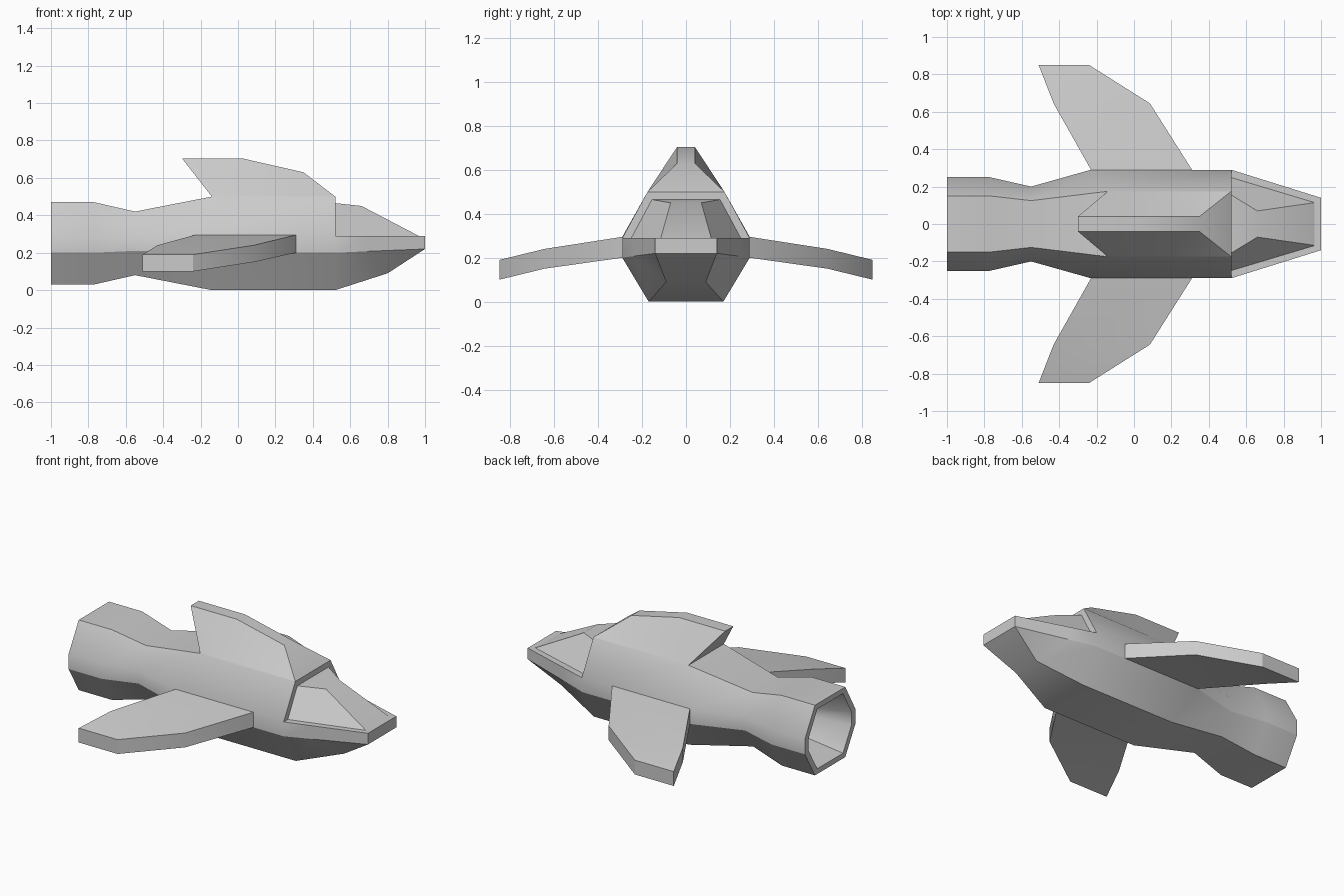
import bpy, bmesh
from math import radians

if "Cube" in bpy.data.objects:
    bpy.data.objects.remove(bpy.data.objects["Cube"])


def loft(name, rings):
    """Skin a row of closed rings, cap both ends, merge coincident points."""
    bm = bmesh.new()
    rows = [[bm.verts.new(p) for p in ring] for ring in rings]
    n = len(rows[0])
    for a, b in zip(rows, rows[1:]):
        for i in range(n):
            j = (i + 1) % n
            bm.faces.new((a[i], a[j], b[j], b[i]))
    bm.faces.new(rows[0])
    bm.faces.new(rows[-1])
    bmesh.ops.remove_doubles(bm, verts=bm.verts, dist=0.0005)
    bmesh.ops.recalc_face_normals(bm, faces=bm.faces)
    mesh = bpy.data.meshes.new(name)
    bm.to_mesh(mesh)
    bm.free()
    ob = bpy.data.objects.new(name, mesh)
    bpy.context.collection.objects.link(ob)
    bpy.ops.object.select_all(action='DESELECT')
    ob.select_set(True)
    bpy.context.view_layer.objects.active = ob
    bpy.ops.object.shade_smooth_by_angle(angle=radians(30))
    return ob


def sym(half):
    """Close a +y half section by mirroring it to -y."""
    return half + [(x, -y, z) for x, y, z in reversed(half)]


def section(x, side_x, top, side, low):
    """Octagonal hull section: top (y, z), side (y, z high, z low), low (y, z)."""
    return sym([(x, *top), (side_x, side[0], side[1]),
                (side_x, side[0], side[2]), (x, *low)])


def shrink(ring, x, s, cz=0.25):
    return [(x, y * s, cz + (z - cz) * s) for _, y, z in ring]


# Hull: hollow exhaust, waist, main body, step down to the nose deck
tail = section(-1, -1, (.15, .47), (.25, .295, .2), (.15, .03))
hull = [
    shrink(tail, -.75, .6),
    shrink(tail, -1, .85),
    tail,
    shrink(tail, -.77, 1),
    section(-.55, -.55, (.125, .42), (.20, .295, .21), (.12, .08)),
    section(-.14, -.23, (.175, .50), (.29, .295, .2), (.17, 0)),
    section(.52, .52, (.175, .50), (.29, .29, .2), (.17, 0)),
    section(.52, .52, (.25, .29), (.29, .29, .2), (.17, 0)),
    section(.80, .68, (.17, .29), (.24, .29, .207), (.09, .09)),
    section(1, 1, (.12, .29), (.14, .29, .22), (.14, .22)),
]
loft("hull", hull)

# Dorsal fin: swept-back ridge rising out of the hull top
fin = [(-.14, -.30, .04, .705), (.02, .02, .04, .705),
       (.35, .35, .04, .63), (.52, .52, .175, .50)]
loft("dorsal_fin", [sym([(bx, .175, .50), (tx, ty, tz)]) for bx, tx, ty, tz in fin])

# Canopy: faceted wedge on the nose deck
loft("canopy", [sym([(.52, .25, .288), (.52, .155, .465)]),
                sym([(.97, .115, .288), (.66, .07, .45)])])

# Wings: thick swept slabs drooping to the tips
# (y, rear x, front x, bottom z, top z)
stations = [(.29, -.23, .31, .2, .295), (.645, -.43, .085, .15, .24),
            (.85, -.51, -.24, .1, .19)]
for label, s in (("left", 1), ("right", -1)):
    loft(label + "_wing", [[(r, s * y, lo), (f, s * y, lo), (f, s * y, hi), (r, s * y, hi)]
                           for y, r, f, lo, hi in stations])
